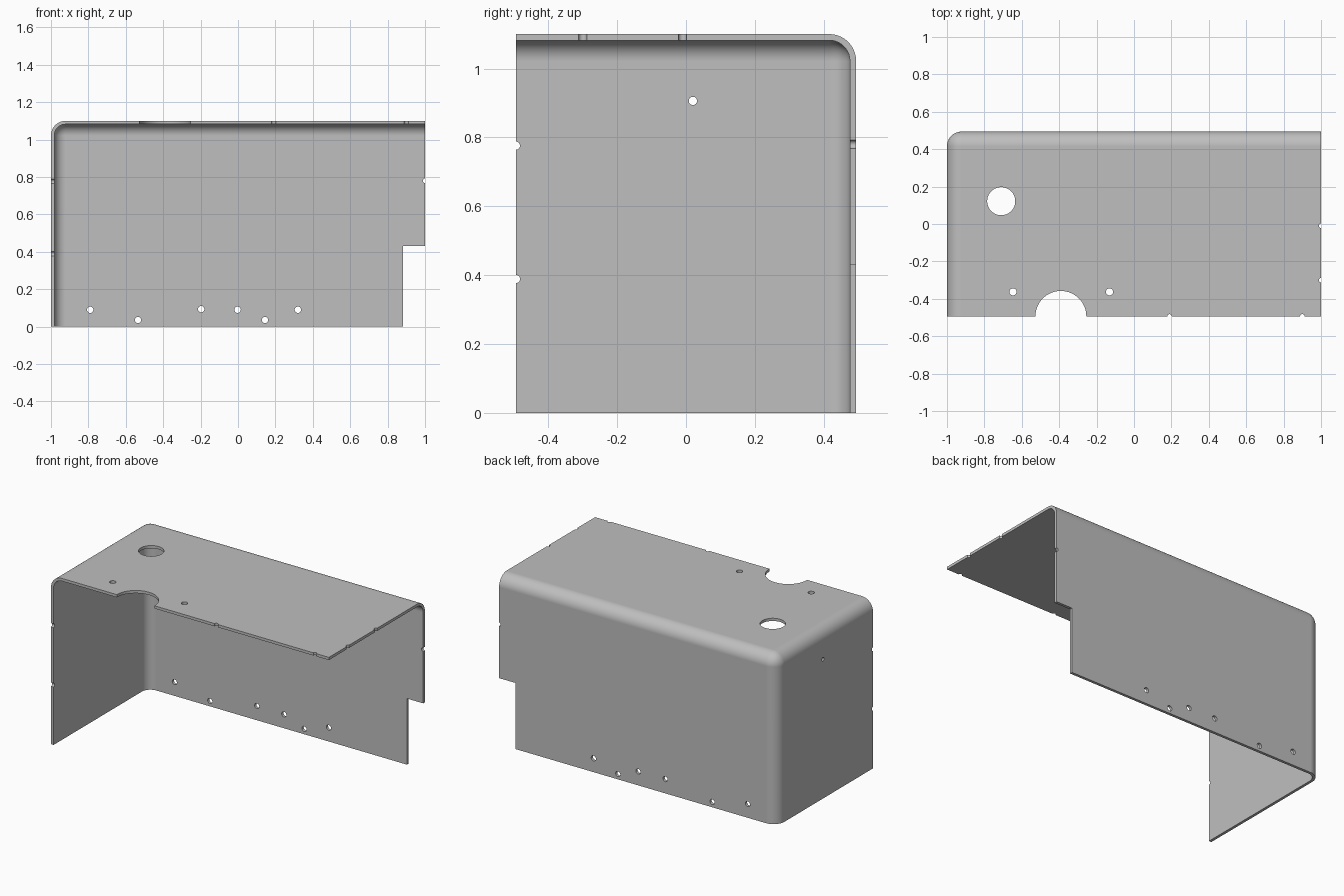
import bpy, bmesh, math
from mathutils import Matrix, Vector

cube = bpy.data.objects.get("Cube")
if cube:
    bpy.data.objects.remove(cube, do_unlink=True)

HALF_W, HALF_D, HEIGHT = 1.0, 0.494, 1.1
WALL, RADIUS = 0.018, 0.078

grey = bpy.data.materials.new("light grey")
grey.use_nodes = True
grey.diffuse_color = (0.52, 0.52, 0.52, 1)
grey.node_tree.nodes["Principled BSDF"].inputs["Base Color"].default_value = grey.diffuse_color


def make_object(name, bm):
    mesh = bpy.data.meshes.new(name)
    bm.to_mesh(mesh)
    bm.free()
    mesh.materials.append(grey)
    obj = bpy.data.objects.new(name, mesh)
    bpy.context.collection.objects.link(obj)
    return obj


# Cover sheet: box with three rounded edges, open at front, left and bottom
bm = bmesh.new()
bmesh.ops.create_cube(bm, size=1, matrix=Matrix.Translation((0, 0, HEIGHT / 2))
                      @ Matrix.Diagonal((2 * HALF_W, 2 * HALF_D, HEIGHT, 1)))
corner = Vector((-HALF_W, HALF_D, HEIGHT))
shared = [e for e in bm.edges if any((v.co - corner).length < 0.001 for v in e.verts)]
bmesh.ops.bevel(bm, geom=shared, offset=RADIUS, segments=10, profile=0.5, affect='EDGES')
bm.normal_update()
open_sides = [f for f in bm.faces if f.normal.x > 0.99 or f.normal.y < -0.99 or f.normal.z < -0.99]
bmesh.ops.delete(bm, geom=open_sides, context='FACES')
cover = make_object("cover", bm)

# Cutters: round holes and edge notches, plus the lower corner cutout
cut = bmesh.new()


def drill(center, axis, radius, sides=24):
    turn = Vector((0, 0, 1)).rotation_difference(Vector(axis)).to_matrix().to_4x4()
    bmesh.ops.create_cone(cut, cap_ends=True, segments=sides, radius1=radius, radius2=radius,
                          depth=0.12, matrix=Matrix.Translation(center) @ turn)


for x, y, r in [(-0.71, 0.122, 0.075), (-0.391, -HALF_D, 0.136),
                (-0.647, -0.363, 0.019), (-0.131, -0.363, 0.019),
                (0.19, -HALF_D, 0.012), (0.9, -HALF_D, 0.012),
                (HALF_W, -0.01, 0.012), (HALF_W, -0.3, 0.012)]:
    drill((x, y, HEIGHT), (0, 0, 1), r, 64 if r > 0.05 else 24)

for x, z in [(-0.79, 0.09), (-0.535, 0.035), (-0.197, 0.093),
             (-0.002, 0.09), (0.144, 0.035), (0.32, 0.09)]:
    drill((x, HALF_D, z), (0, 1, 0), 0.017)
drill((HALF_W, HALF_D, 0.78), (0, 1, 0), 0.012)

for y, z in [(0.02, 0.906), (-HALF_D, 0.776), (-HALF_D, 0.389)]:
    drill((-HALF_W, y, z), (1, 0, 0), 0.012)

bmesh.ops.create_cube(cut, size=1, matrix=Matrix.Translation((1.083, HALF_D, 0.18))
                      @ Matrix.Diagonal((0.4, 0.2, 0.5, 1)))
cutter = make_object("cutter", cut)
cutter.hide_render = True

# Thicken, cut, and shade
bpy.ops.object.select_all(action='DESELECT')
bpy.context.view_layer.objects.active = cover
cover.select_set(True)

thick = cover.modifiers.new("thickness", 'SOLIDIFY')
thick.thickness = WALL
thick.offset = -1
thick.use_even_offset = True
holes = cover.modifiers.new("holes", 'BOOLEAN')
holes.operation = 'DIFFERENCE'
holes.solver = 'EXACT'
holes.object = cutter
for name in ("thickness", "holes"):
    bpy.ops.object.modifier_apply(modifier=name)
bpy.data.objects.remove(cutter, do_unlink=True)

bpy.ops.object.shade_smooth_by_angle(angle=math.radians(30))
weighted = cover.modifiers.new("flat panels", 'WEIGHTED_NORMAL')
weighted.keep_sharp = True
